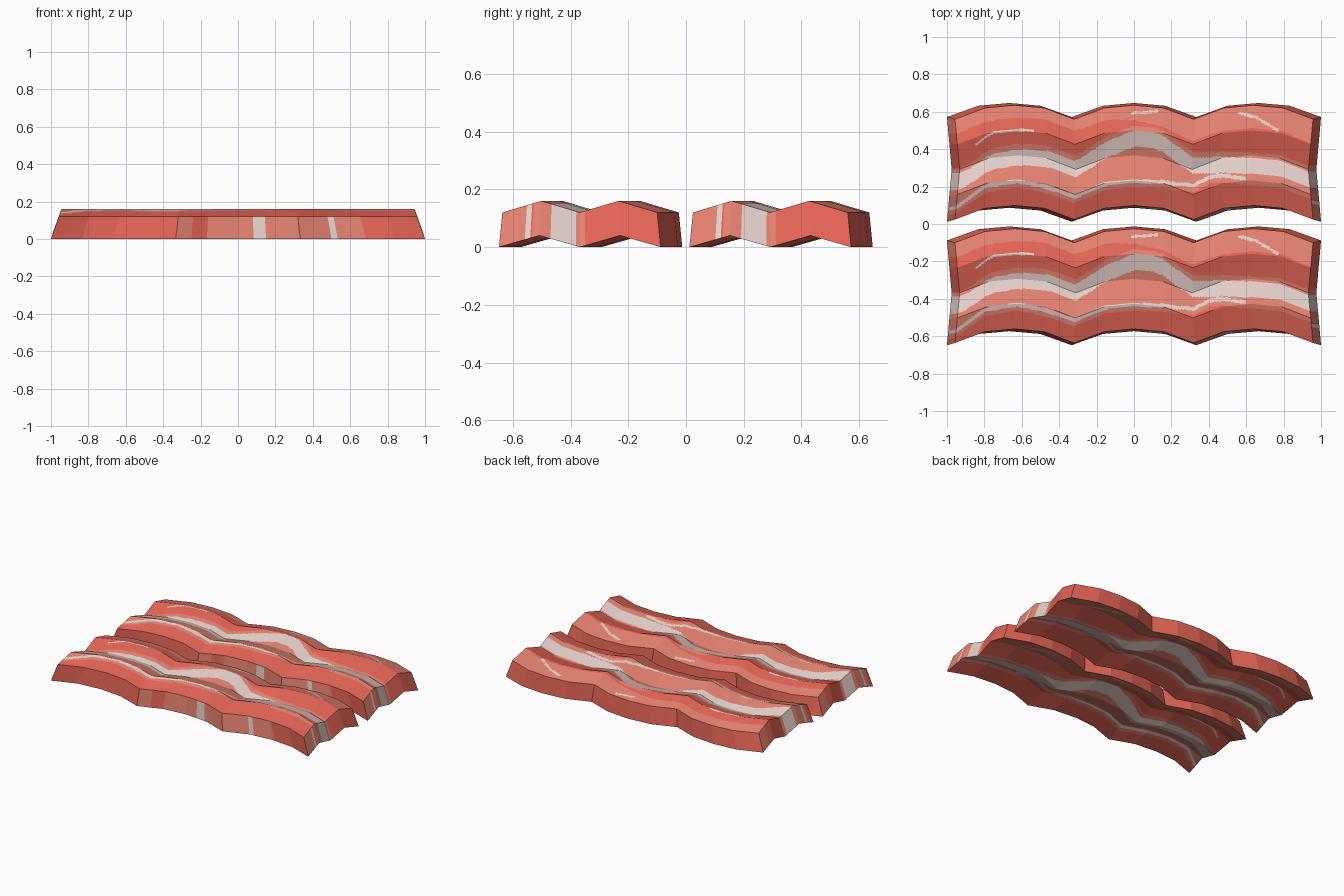
import bpy, bmesh

if "Cube" in bpy.data.objects:
    bpy.data.objects.remove(bpy.data.objects["Cube"])

NX, NV = 120, 88          # grid cells along and across a strip
V0, W = 0.012, 0.56       # near edge and width of a strip


def interp(pts, x):
    """Piecewise linear lookup in (x, value) pairs."""
    if x <= pts[0][0]:
        return pts[0][1]
    for (a, p), (b, q) in zip(pts, pts[1:]):
        if x <= b:
            return p + (q - p) * (x - a) / (b - a)
    return pts[-1][1]


def material(name, rgb):
    m = bpy.data.materials.new(name)
    lin = [((c / 255 + 0.055) / 1.055) ** 2.4 for c in rgb]
    m.diffuse_color = (*lin, 1)
    m.use_nodes = True
    m.node_tree.nodes["Principled BSDF"].inputs["Base Color"].default_value = m.diffuse_color
    return m


mats = [material("lean red", (229, 101, 85)),
        material("salmon pink", (229, 130, 112)),
        material("pale fat", (229, 208, 203))]
RED, SALMON, FAT = 0, 1, 2

# three scallops along the length
SCALLOP = [(i / 6 - 1, (0, 0.06, 0.075, 0.06)[i % 4]) for i in range(13)]

# fat streaks: (centre line, half width), measured across the strip
STREAKS = [
    ([(-1, .225), (-.95, .225), (-.8, .27), (-.6, .285), (-.32, .295), (-.2, .325),
      (0, .385), (.12, .385), (.2, .36), (.3, .325), (.5, .255), (.67, .232), (.95, .235), (1, .235)], .045),
    ([(-1, .08), (-.85, .135), (-.66, .148), (-.5, .132), (-.32, .14), (-.13, .148),
      (.03, .15), (.14, .155), (.24, .175), (.3, .195), (.43, .212), (.64, .163)], .011),
    ([(-.9, .39), (-.8, .43), (-.57, .437)], .007),
    ([(-.02, .525), (.13, .55)], .008),
    ([(.58, .538), (.7, .5), (.81, .447)], .009),
]
RED_TOP = [(-1, .49), (-.5, .51), (-.1, .5), (.3, .45), (1, .44)]


def meat_colour(x, v):
    for line, half in STREAKS:
        if line[0][0] <= x <= line[-1][0] and abs(v - interp(line, x)) < half:
            return FAT
    if interp(STREAKS[0][0], x) + 0.075 < v < interp(RED_TOP, x):
        return RED
    return RED if v < interp(STREAKS[1][0], x) - 0.035 else SALMON


def front_colour(x):
    if .08 < x < .155 or .50 < x < .53:
        return FAT
    return SALMON if -.33 < x < -.25 or -.17 < x < .68 else RED


def tri(t):
    """Triangle wave, 0 at whole numbers and 1 halfway between."""
    return 1 - abs(2 * (t % 1) - 1)


def strip(name, y_shift):
    bm = bmesh.new()

    def vert(i, j, top):
        px, u = 2 * i / NX - 1, j / NV
        bow = 0.025 * tri(u)
        x = px * ((0.957 if top else 1) - bow)
        inset = 0.012 if top else 0
        y = V0 + inset + (W - 2 * inset) * u + interp(SCALLOP, px) + y_shift
        return bm.verts.new((x, y, 0.04 * tri(2 * u) + (0.12 if top else 0)))

    low, high = [[[vert(i, j, t) for j in range(NV + 1)] for i in range(NX + 1)]
                 for t in (False, True)]

    def face(vs, colour):
        bm.faces.new(vs).material_index = colour

    # folded top and underside
    for i in range(NX):
        x = 2 * (i + .5) / NX - 1
        for j in range(NV):
            c = meat_colour(x, V0 + W * (j + .5) / NV)
            a, b = (i, j), (i + 1, j + 1)
            face([high[a[0]][a[1]], high[b[0]][a[1]], high[b[0]][b[1]], high[a[0]][b[1]]], c)
            face([low[a[0]][b[1]], low[b[0]][b[1]], low[b[0]][a[1]], low[a[0]][a[1]]], c)
        # long walls
        face([low[i][0], low[i + 1][0], high[i + 1][0], high[i][0]], front_colour(x))
        face([low[i + 1][NV], low[i][NV], high[i][NV], high[i + 1][NV]], RED)
    # end walls
    for j in range(NV):
        v = V0 + W * (j + .5) / NV
        face([low[0][j + 1], low[0][j], high[0][j], high[0][j + 1]], meat_colour(-1, v))
        end = FAT if .10 < v < .118 else RED if v > .40 else meat_colour(1, v)
        face([low[NX][j], low[NX][j + 1], high[NX][j + 1], high[NX][j]],
             SALMON if v < .10 else end)

    bmesh.ops.recalc_face_normals(bm, faces=bm.faces)
    me = bpy.data.meshes.new(name)
    bm.to_mesh(me)
    bm.free()
    for m in mats:
        me.materials.append(m)
    bpy.context.collection.objects.link(bpy.data.objects.new(name, me))


strip("back_bacon_strip", 0)
strip("front_bacon_strip", -0.66)
